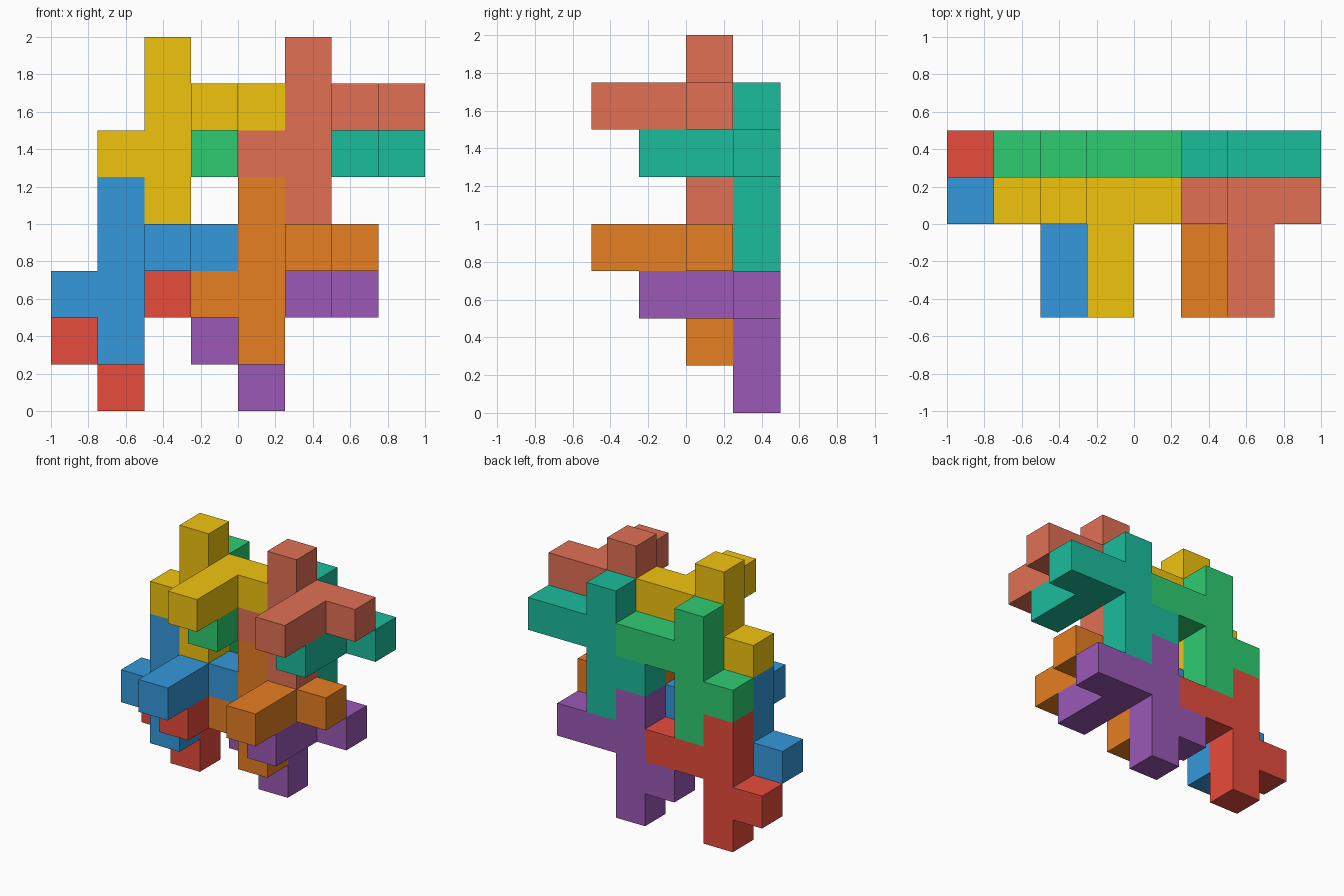
import bpy, bmesh
from mathutils import Vector

if "Cube" in bpy.data.objects:
    bpy.data.objects.remove(bpy.data.objects["Cube"])

U = 0.25                              # edge of one cube cell
ORIGIN = Vector((-1.0, -0.5, 0.0))    # corner of the cell grid

# One piece in cells, relative to the foot of its column
column = [(0, 0, k) for k in range(4)]
left_stub = [(-1, 0, 1)]
right_arm = [(1, 0, 2), (2, 0, 2)]
front_arm = [(1, -1, 2), (1, -2, 2)]
CELLS = set(column + left_stub + right_arm + front_arm)

# The six sides of a cell: outward direction and the face's corners
SIDES = []
for a in range(3):
    for s in (0, 1):
        b, c = (a + 1) % 3, (a + 2) % 3
        quad = []
        for p, q in ((0, 0), (1, 0), (1, 1), (0, 1)):
            v = [0, 0, 0]
            v[a], v[b], v[c] = s, p, q
            quad.append(tuple(v))
        n = [0, 0, 0]
        n[a] = 2 * s - 1
        SIDES.append((tuple(n), quad if s else quad[::-1]))


def linear(c):
    c /= 255
    return c / 12.92 if c <= 0.04045 else ((c + 0.055) / 1.055) ** 2.4


def add_piece(name, foot, rgb):
    # Outer skin of the joined cells, coplanar faces merged
    bm = bmesh.new()
    for cell in CELLS:
        for n, quad in SIDES:
            if tuple(x + d for x, d in zip(cell, n)) in CELLS:
                continue
            bm.faces.new([bm.verts.new((Vector(cell) + Vector(q)) * U) for q in quad])
    bmesh.ops.remove_doubles(bm, verts=bm.verts[:], dist=1e-4)
    bmesh.ops.dissolve_limit(bm, angle_limit=0.01, verts=bm.verts[:], edges=bm.edges[:])
    mesh = bpy.data.meshes.new(name)
    bm.to_mesh(mesh)
    bm.free()
    mat = bpy.data.materials.new(name + "_paint")
    mat.diffuse_color = (*[linear(c) for c in rgb], 1)
    mat.use_nodes = True
    mat.node_tree.nodes["Principled BSDF"].inputs["Base Color"].default_value = mat.diffuse_color
    mesh.materials.append(mat)
    obj = bpy.data.objects.new(name, mesh)
    obj.location = ORIGIN + Vector(foot) * U
    bpy.context.collection.objects.link(obj)


# Front layer of four pieces, then the back layer, one cell back and one down
add_piece("blue_piece", (1, 2, 1), (52, 152, 219))
add_piece("orange_piece", (4, 2, 1), (230, 126, 34))
add_piece("yellow_piece", (2, 2, 4), (241, 196, 15))
add_piece("salmon_piece", (5, 2, 4), (225, 112, 85))
add_piece("red_piece", (1, 3, 0), (231, 76, 60))
add_piece("purple_piece", (4, 3, 0), (155, 89, 182))
add_piece("green_piece", (2, 3, 3), (46, 204, 113))
add_piece("teal_piece", (5, 3, 3), (26, 188, 156))
